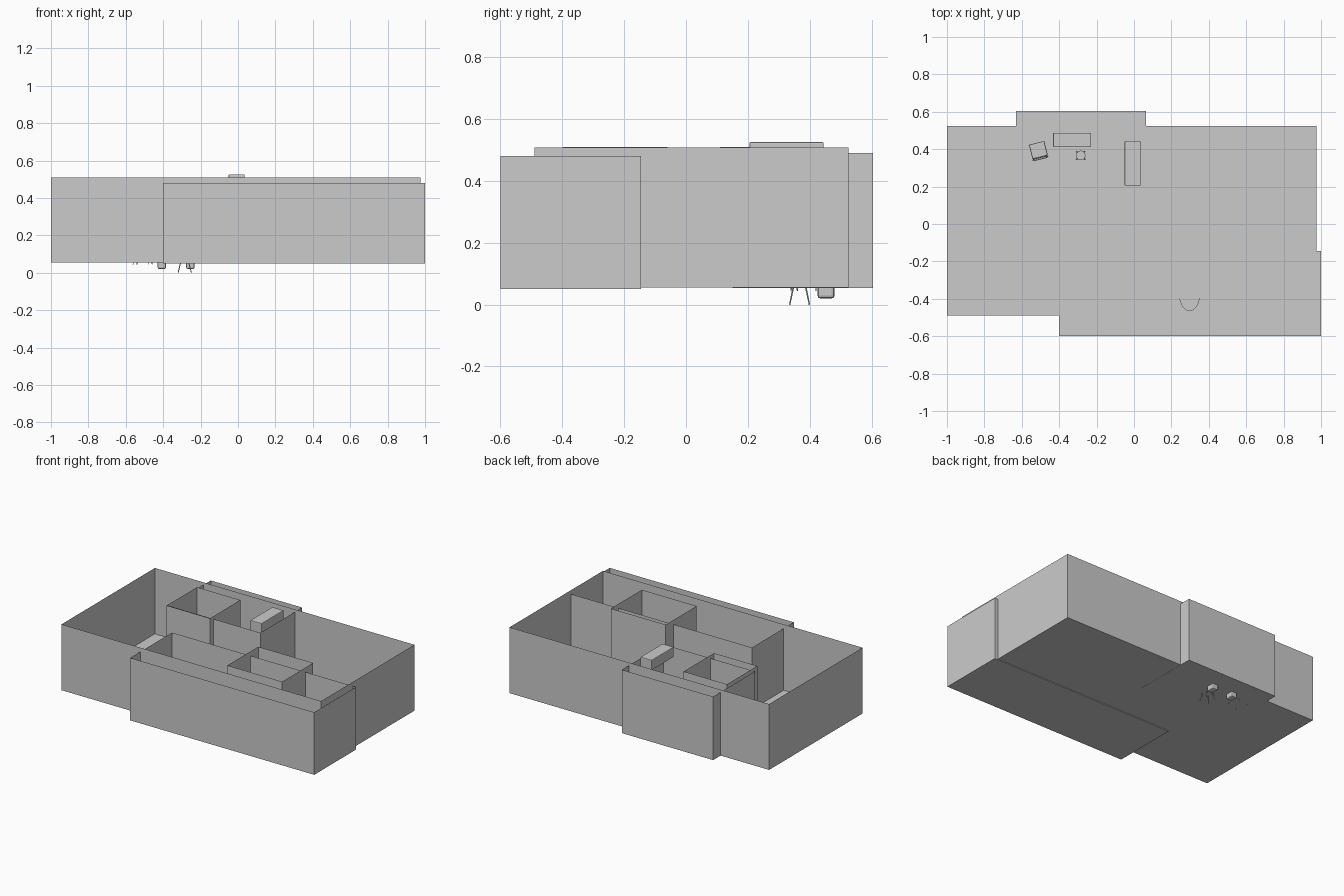
import bpy, bmesh
from math import radians, cos, sin, pi
from mathutils import Matrix, Vector

if "Cube" in bpy.data.objects:
    bpy.data.objects.remove(bpy.data.objects["Cube"])


def finish(name, bm, mat=None):
    me = bpy.data.meshes.new(name)
    bm.to_mesh(me)
    bm.free()
    ob = bpy.data.objects.new(name, me)
    bpy.context.collection.objects.link(ob)
    if mat:
        ob.matrix_world = mat
    return ob


def box(name, x0, x1, y0, y1, z0, z1, open_top=False, bevel=0, mat=None):
    bm = bmesh.new()
    bmesh.ops.create_cube(bm, size=1)
    for v in bm.verts:
        v.co = ((x0, x1)[v.co.x > 0], (y0, y1)[v.co.y > 0], (z0, z1)[v.co.z > 0])
    bm.normal_update()
    if open_top:
        bmesh.ops.delete(bm, geom=[f for f in bm.faces if f.normal.z > 0.5], context='FACES_ONLY')
    if bevel:
        bmesh.ops.bevel(bm, geom=bm.edges[:], offset=bevel, segments=2, affect='EDGES', profile=0.5)
    return finish(name, bm, mat)


def rod(name, a, b, r1, r2, segs=10, mat=None):
    a, b = Vector(a), Vector(b)
    d = b - a
    bm = bmesh.new()
    m = Matrix.Translation((a + b) / 2) @ d.to_track_quat('Z', 'Y').to_matrix().to_4x4()
    bmesh.ops.create_cone(bm, cap_ends=True, segments=segs, radius1=r1, radius2=r2,
                          depth=d.length, matrix=m)
    return finish(name, bm, mat)


# Overlapping open-topped rooms made of thin sheets
rooms = {
    "main_room": (-1, 0.975, -0.49, 0.525, 0.055, 0.508),
    "front_room": (-0.4, 1, -0.6, -0.145, 0.05, 0.48),
    "back_room": (-0.63, 0.065, 0.15, 0.605, 0.054, 0.49),
    "small_back_room": (-0.62, -0.29, 0.11, 0.44, 0.056, 0.51),
    "small_front_room": (0.197, 0.614, -0.397, -0.06, 0.056, 0.51),
}
for name, dims in rooms.items():
    box(name, *dims, open_top=True)

# Wall cabinet rising just over the wall tops
box("wall_cabinet", -0.05, 0.035, 0.205, 0.445, 0.455, 0.525, bevel=0.004)

# Oval rug
rug = rod("oval_rug", (0, 0, 0), (0, 0, 0.008), 1, 1, 48)
rug.scale = (0.057, 0.095, 1)
rug.location = (0.297, -0.37, 0.056)

# Desk with two rounded pedestals
box("desk_top", -0.432, -0.23, 0.412, 0.487, 0.14, 0.152, bevel=0.002)
for side, x in (("left", -0.43), ("right", -0.277)):
    box(side + "_desk_pedestal", x, x + 0.045, 0.425, 0.48, 0.02, 0.14, bevel=0.009)

# Round stool with splayed legs
sx, sy = -0.285, 0.367
rod("stool_seat", (sx, sy, 0.09), (sx, sy, 0.1), 0.025, 0.025, 32)
for i in range(4):
    a = pi / 4 + i * pi / 2
    c, s = cos(a), sin(a)
    rod(f"stool_leg_{i}", (sx + 0.05 * c, sy + 0.045 * s, 0),
        (sx + 0.018 * c, sy + 0.018 * s, 0.092), 0.0022, 0.003)

# Chair, turned slightly
turn = Matrix.Translation((-0.51, 0.39, 0)) @ Matrix.Rotation(radians(14), 4, 'Z')
box("chair_seat", -0.042, 0.042, -0.035, 0.045, 0.115, 0.13, bevel=0.006, mat=turn)
box("chair_back", -0.036, 0.036, -0.046, -0.036, 0.15, 0.22, bevel=0.004, mat=turn)
for i, (x, y) in enumerate(((-1, -1), (1, -1), (-1, 1), (1, 1))):
    rod(f"chair_leg_{i}", (x * 0.042, y * 0.042, 0.045), (x * 0.033, y * 0.034, 0.118),
        0.002, 0.003, mat=turn)
for i, x in enumerate((-0.028, 0.028)):
    rod(f"chair_back_post_{i}", (x, -0.032, 0.12), (x, -0.041, 0.16), 0.003, 0.003, mat=turn)
